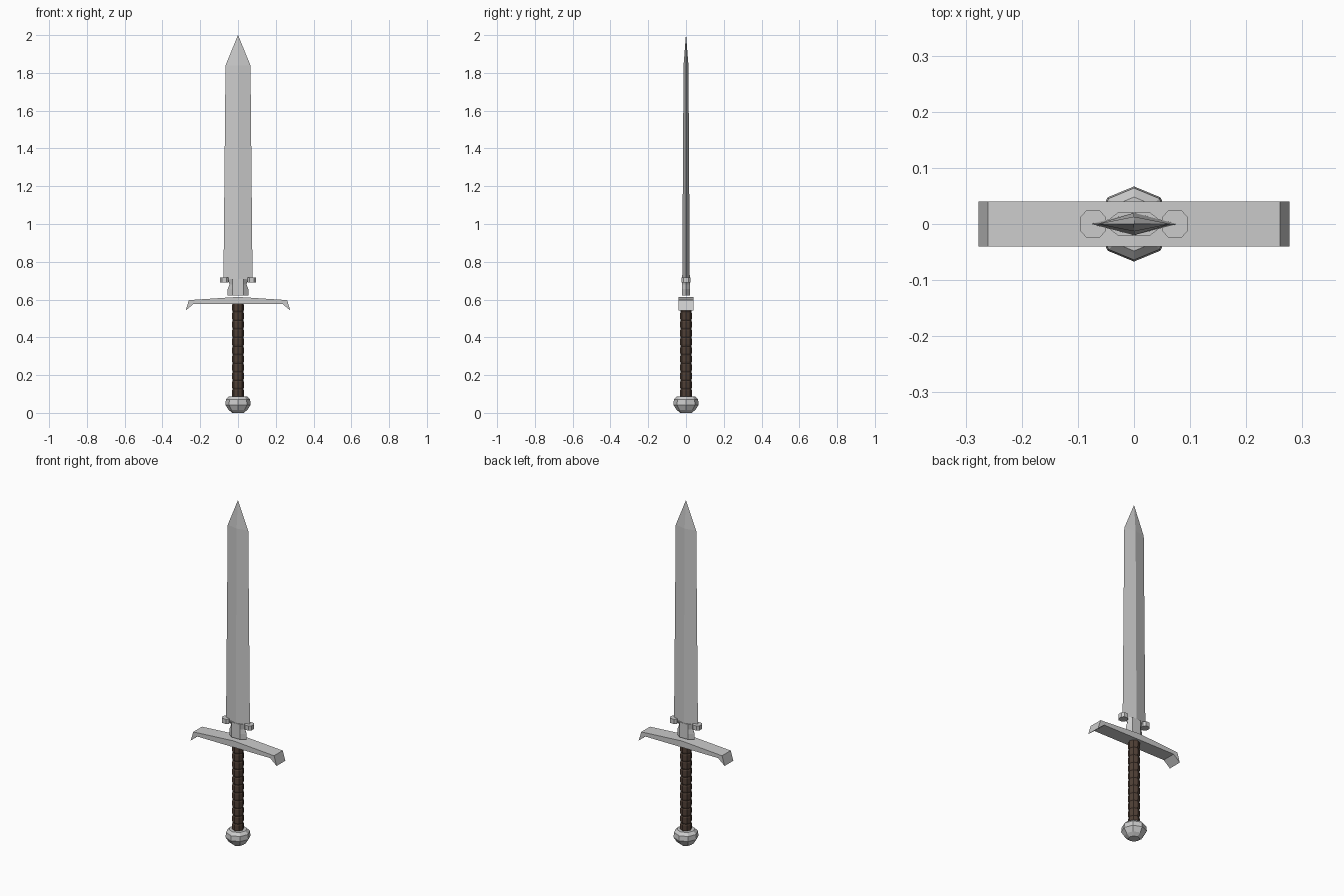
import bpy
import math

if "Cube" in bpy.data.objects:
    bpy.data.objects.remove(bpy.data.objects["Cube"])


def material(name, rgb):
    m = bpy.data.materials.new(name)
    m.diffuse_color = (*rgb, 1)
    m.use_nodes = True
    m.node_tree.nodes["Principled BSDF"].inputs["Base Color"].default_value = m.diffuse_color
    return m


steel = material("pale steel", (0.6, 0.6, 0.6))
leather = material("brown leather", (0.08, 0.051, 0.037))


def mesh_object(name, verts, faces, mat):
    me = bpy.data.meshes.new(name)
    me.from_pydata(verts, [], faces)
    me.materials.append(mat)
    ob = bpy.data.objects.new(name, me)
    bpy.context.collection.objects.link(ob)
    return ob


def loft(name, rings, mat):
    """Skin equal-length rings (counter-clockwise from above) and cap both ends."""
    n = len(rings[0])
    verts = [p for r in rings for p in r]
    faces = [(k * n + i, k * n + (i + 1) % n, (k + 1) * n + (i + 1) % n, (k + 1) * n + i)
             for k in range(len(rings) - 1) for i in range(n)]
    faces += [tuple(reversed(range(n))), tuple(range(len(verts) - n, len(verts)))]
    return mesh_object(name, verts, faces, mat)


def octagon(r, z):
    return [(r * math.cos(i * math.pi / 4), r * math.sin(i * math.pi / 4), z) for i in range(8)]


def diamond(w, t, z):
    return [(w, 0, z), (0, t, z), (-w, 0, z), (0, -t, z)]


# Blade: diamond section tapering to a point
loft("blade", [diamond(0.077, 0.02, 0.705), diamond(0.066, 0.013, 1.84),
               diamond(0.0005, 0.0005, 2.0)], steel)


# Ricasso: flat six-sided neck below the blade
def neck(w, z):
    f, t = 0.028, 0.021
    return [(w, 0, z), (f, t, z), (-f, t, z), (-w, 0, z), (-f, -t, z), (f, -t, z)]


loft("ricasso", [neck(0.055, 0.622), neck(0.055, 0.655),
                 neck(0.045, 0.68), neck(0.055, 0.71)], steel)


# Lugs: chamfered blocks on each side of the blade base
def lug_ring(cx, z):
    a, b, c = 0.023, 0.024, 0.012
    pts = [(a, -c), (a, c), (c, b), (-c, b), (-a, c), (-a, -c), (-c, -b), (c, -b)]
    return [(cx + x, y, z) for x, y in pts]


for side, label in ((-1, "left"), (1, "right")):
    loft(label + "_lug", [lug_ring(side * 0.073, 0.69), lug_ring(side * 0.073, 0.717)], steel)

# Crossguard: profile with a low peak and drooping ends, extruded in depth
half = [(0.26, 0.597), (0.277, 0.542), (0.235, 0.577)]
profile = [(0, 0.614)] + half + [(-x, z) for x, z in reversed(half)]
n = len(profile)
verts = [(x, y, z) for y in (-0.04, 0.04) for x, z in profile]
faces = [(i, i + n, (i + 1) % n + n, (i + 1) % n) for i in range(n)]
faces += [tuple(range(n)), tuple(reversed(range(n, 2 * n)))]
mesh_object("crossguard", verts, faces, steel)

# Grip: octagonal handle with wrapped bands
bands = 11
z0, z1 = 0.08, 0.58
step = (z1 - z0) / bands
rings = []
for i in range(bands):
    z = z0 + i * step
    rings += [octagon(0.028, z), octagon(0.031, z + step * 0.2), octagon(0.031, z + step * 0.85)]
rings.append(octagon(0.028, z1))
loft("grip", rings, leather)

# Pommel: faceted knob
loft("pommel", [octagon(0.03, 0.0), octagon(0.05, 0.016), octagon(0.067, 0.043),
                octagon(0.064, 0.071), octagon(0.048, 0.087)], steel)
